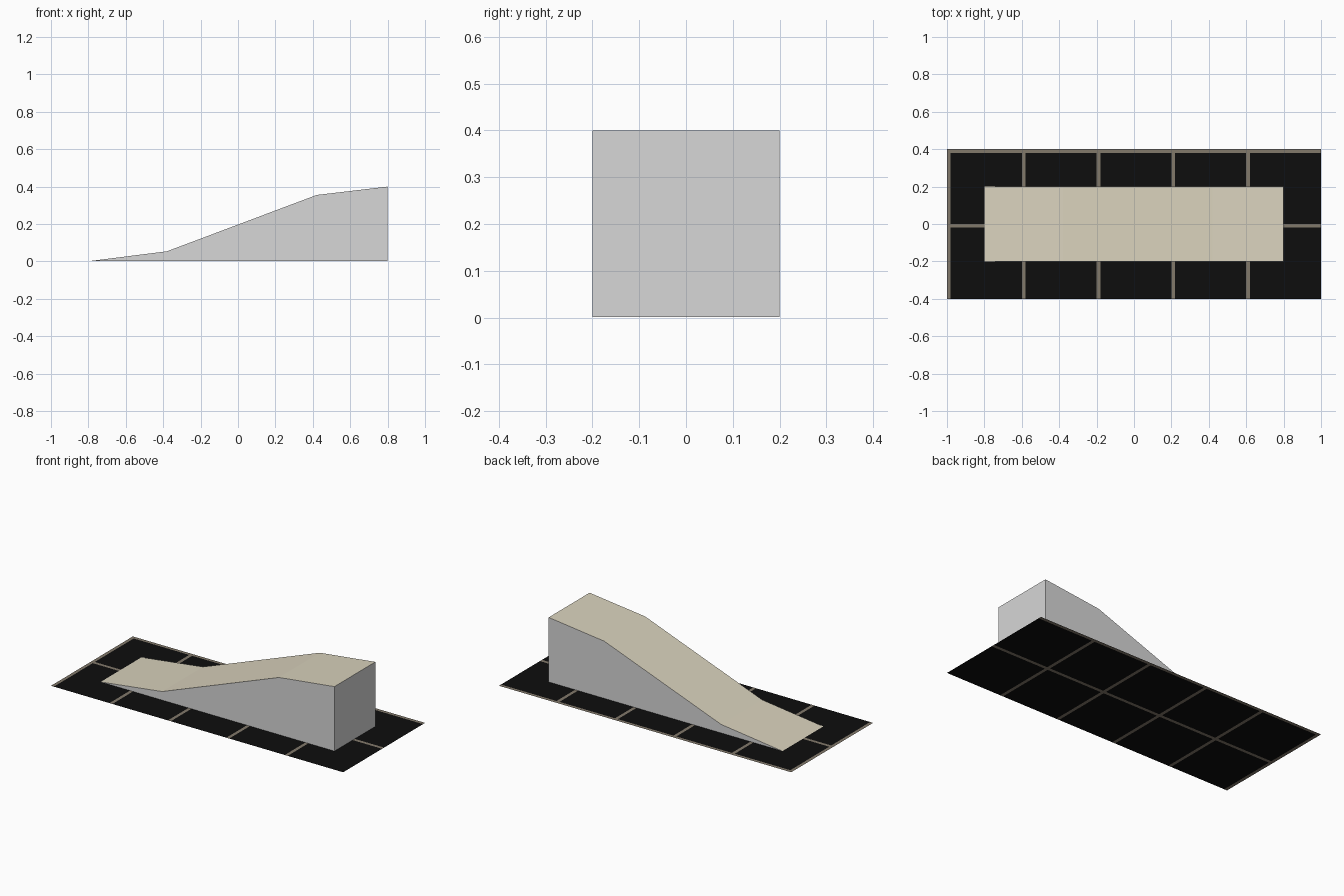
import bpy, bmesh

if "Cube" in bpy.data.objects:
    bpy.data.objects.remove(bpy.data.objects["Cube"])


def material(name, rgb):
    m = bpy.data.materials.new(name)
    m.diffuse_color = (*rgb, 1.0)
    m.use_nodes = True
    m.node_tree.nodes["Principled BSDF"].inputs["Base Color"].default_value = m.diffuse_color
    return m


def add_object(name, bm, mats):
    mesh = bpy.data.meshes.new(name)
    bm.to_mesh(mesh)
    bm.free()
    for m in mats:
        mesh.materials.append(m)
    obj = bpy.data.objects.new(name, mesh)
    bpy.context.collection.objects.link(obj)
    return obj


black = material("black_tile", (0.004, 0.004, 0.004))
grout = material("brown_grey_grout", (0.225, 0.192, 0.147))
grey = material("light_grey_side", (0.68, 0.68, 0.68))
tan = material("tan_ramp_surface", (0.70, 0.65, 0.51))

# Tiled floor: 5 x 2 tiles, each with a grout strip on its left and back edges
TILE, GAP = 0.4, 0.02
bm = bmesh.new()


def floor_face(x0, x1, y0, y1, index):
    vs = [bm.verts.new((x, y, 0)) for x, y in ((x0, y0), (x1, y0), (x1, y1), (x0, y1))]
    bm.faces.new(vs).material_index = index


for i in range(5):
    for j in range(2):
        x, y = -1 + i * TILE, -0.4 + j * TILE
        top = y + TILE - GAP
        floor_face(x + GAP, x + TILE, y, top, 0)
        floor_face(x, x + GAP, y, top, 1)
        floor_face(x, x + TILE, top, y + TILE, 1)
bmesh.ops.remove_doubles(bm, verts=bm.verts, dist=1e-5)
add_object("tiled_floor", bm, [black, grout])

# Ramp: side profile extruded across the width, lifted a hair off the floor
profile = [(-0.8, 0.001), (0.8, 0.001), (0.8, 0.4), (0.42, 0.355), (-0.38, 0.054)]
bm = bmesh.new()
side = bm.faces.new([bm.verts.new((x, -0.2, z)) for x, z in profile])
ext = bmesh.ops.extrude_face_region(bm, geom=[side])
verts = [g for g in ext["geom"] if isinstance(g, bmesh.types.BMVert)]
bmesh.ops.translate(bm, verts=verts, vec=(0, 0.4, 0))
if len(bm.faces) == len(profile) + 1:  # restore the front side if it was consumed
    bm.faces.new([v for v in side.verts])
bmesh.ops.recalc_face_normals(bm, faces=bm.faces)
for f in bm.faces:
    f.normal_update()
    f.material_index = 1 if f.normal.z > 0.5 else 0
add_object("ramp", bm, [grey, tan])
